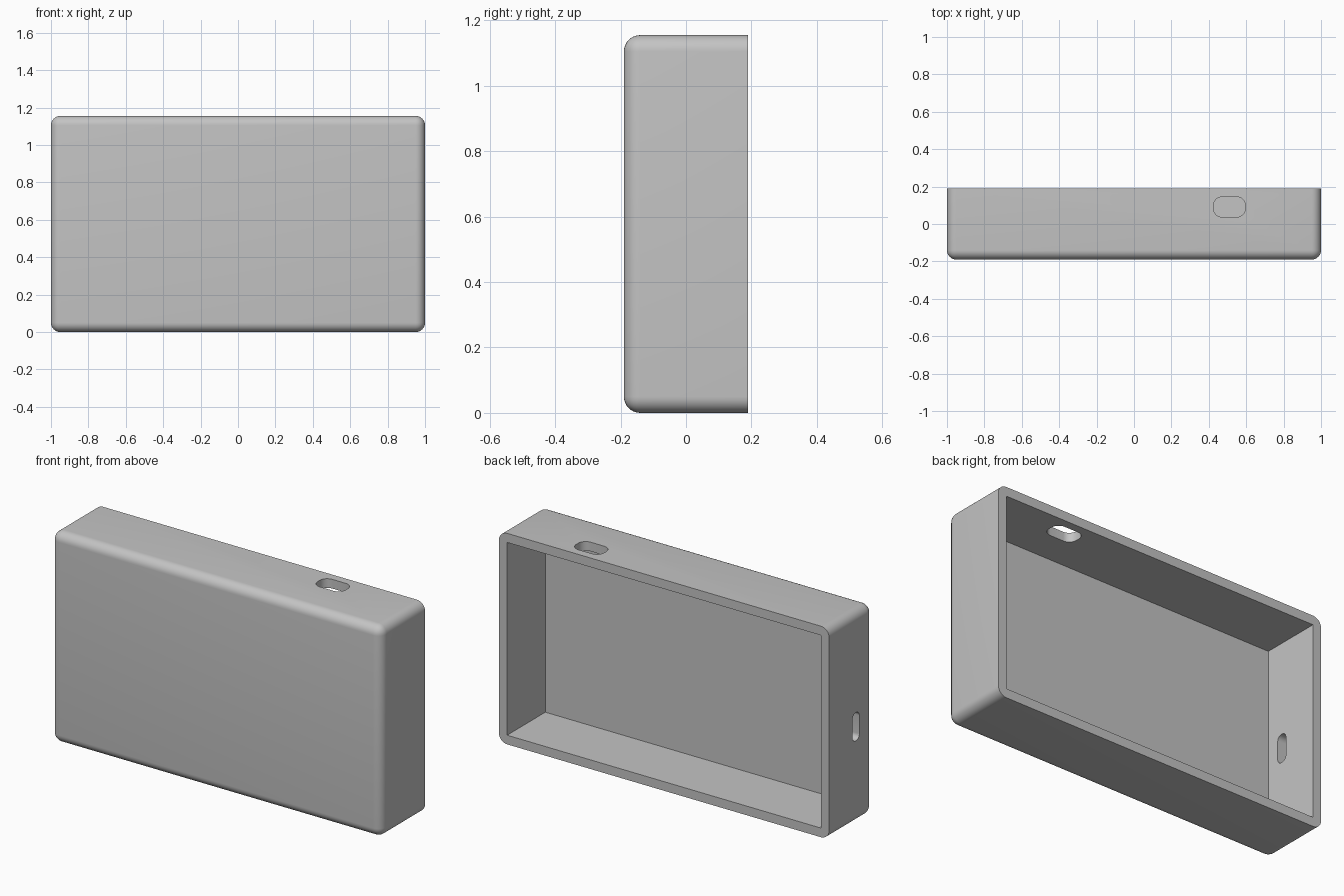
import bpy
import bmesh
from mathutils import Vector

WIDTH, DEPTH, HEIGHT = 2.0, 0.38, 1.155
WALL = 0.05

if "Cube" in bpy.data.objects:
    bpy.data.objects.remove(bpy.data.objects["Cube"], do_unlink=True)

grey = bpy.data.materials.new("plain_grey")
grey.use_nodes = True
grey.diffuse_color = (0.55, 0.55, 0.55, 1)
grey.node_tree.nodes["Principled BSDF"].inputs["Base Color"].default_value = grey.diffuse_color


def rounded_box(name, size, centre, radius=0, pick=None, segments=8):
    """Box whose edges chosen by pick(middle, direction) are rounded."""
    bm = bmesh.new()
    bmesh.ops.create_cube(bm, size=1)
    bmesh.ops.scale(bm, vec=size, verts=bm.verts)
    if radius:
        edges = []
        for e in bm.edges:
            a, b = e.verts
            if pick((a.co + b.co) / 2, (b.co - a.co).normalized()):
                edges.append(e)
        bmesh.ops.bevel(bm, geom=edges, offset=radius, segments=segments,
                        profile=0.5, affect='EDGES', clamp_overlap=True)
    bmesh.ops.translate(bm, vec=centre, verts=bm.verts)
    mesh = bpy.data.meshes.new(name)
    bm.to_mesh(mesh)
    bm.free()
    mesh.materials.append(grey)
    obj = bpy.data.objects.new(name, mesh)
    bpy.context.collection.objects.link(obj)
    return obj


# Outer shell: every edge rounded except the rim of the open back
middle = Vector((0, 0, HEIGHT / 2))
shell = rounded_box("case_shell", (WIDTH, DEPTH, HEIGHT), middle, 0.05,
                    lambda mid, way: mid.y < DEPTH / 2 - 0.01)

# Cavity open to the back, a port in the top and a slot in the right side
cutters = [
    rounded_box("cavity_cutter", (WIDTH - 2 * WALL, DEPTH, HEIGHT - 2 * WALL),
                middle + Vector((0, WALL, 0))),
    rounded_box("top_port_cutter", (0.17, 0.107, 0.2), (0.51, 0.091, HEIGHT),
                0.045, lambda mid, way: abs(way.z) > 0.9),
    rounded_box("side_slot_cutter", (0.2, 0.06, 0.155), (-WIDTH / 2, -0.041, 0.53),
                0.028, lambda mid, way: abs(way.x) > 0.9),
]

bpy.ops.object.select_all(action='DESELECT')
shell.select_set(True)
bpy.context.view_layer.objects.active = shell
for cutter in cutters:
    cutter.hide_render = True
    cut = shell.modifiers.new(cutter.name, 'BOOLEAN')
    cut.operation = 'DIFFERENCE'
    cut.solver = 'EXACT'
    cut.object = cutter
    bpy.ops.object.modifier_apply(modifier=cut.name)
    bpy.data.objects.remove(cutter, do_unlink=True)

bpy.ops.object.shade_smooth_by_angle(angle=0.6)
